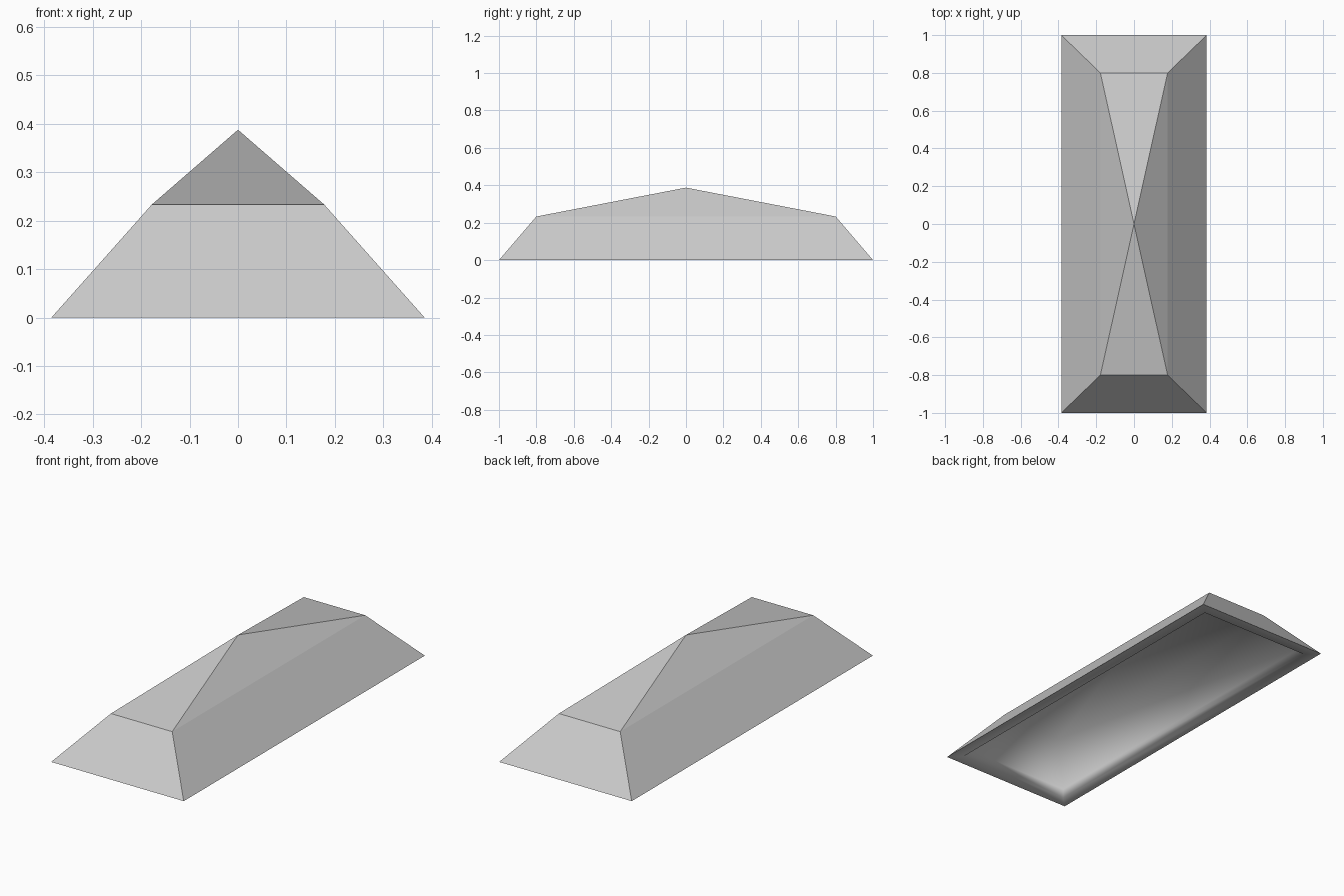
import bpy, bmesh

if "Cube" in bpy.data.objects:
    bpy.data.objects.remove(bpy.data.objects["Cube"])


def ring(bm, x, y, z):
    return [bm.verts.new((sx * x, sy * y, z))
            for sx, sy in ((-1, -1), (1, -1), (1, 1), (-1, 1))]


def bridge(bm, a, b, smooth):
    for i in range(4):
        j = (i + 1) % 4
        bm.faces.new((a[i], a[j], b[j], b[i])).smooth = smooth


def cap(bm, a, z, smooth):
    tip = bm.verts.new((0, 0, z))
    for i in range(4):
        bm.faces.new((a[i], a[(i + 1) % 4], tip)).smooth = smooth


bm = bmesh.new()

# Outer hipped roof: steep skirt, shallow pyramid on top
eave = ring(bm, 0.385, 1.0, 0.0)
shoulder = ring(bm, 0.178, 0.8, 0.233)
bridge(bm, eave, shoulder, False)
cap(bm, shoulder, 0.3875, False)

# Underside: narrow lip, short upright step and smooth hollow following the roof
lip = ring(bm, 0.325, 0.94, 0.0)
step = ring(bm, 0.325, 0.94, 0.05)
inner = ring(bm, 0.172, 0.793, 0.218)
bridge(bm, eave, lip, True)
bridge(bm, lip, step, True)
bridge(bm, step, inner, True)
cap(bm, inner, 0.37, True)

bmesh.ops.recalc_face_normals(bm, faces=bm.faces)
mesh = bpy.data.meshes.new("roof")
bm.to_mesh(mesh)
bm.free()
roof = bpy.data.objects.new("roof", mesh)
bpy.context.collection.objects.link(roof)
